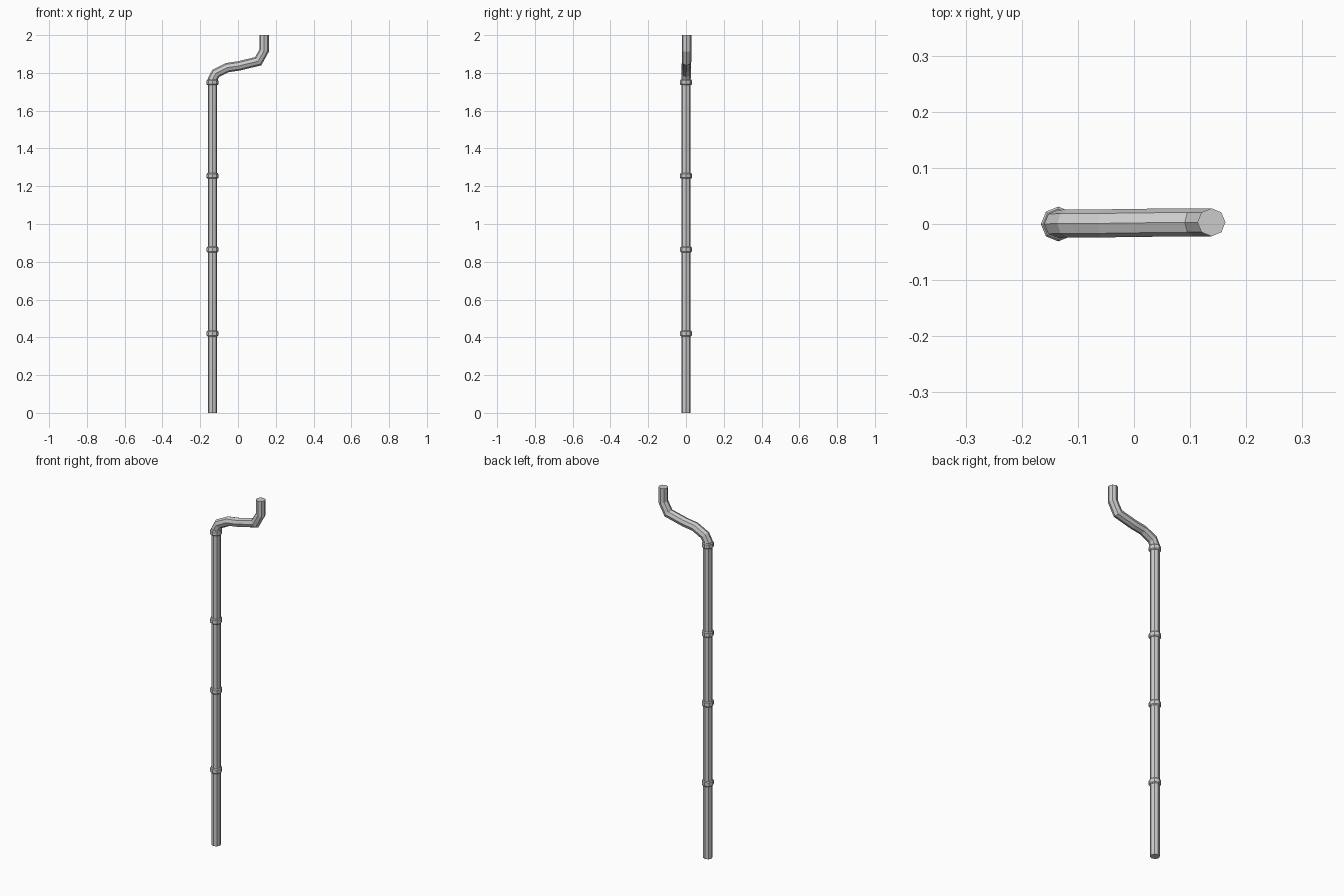
import bpy, bmesh, math
from mathutils import Vector

if "Cube" in bpy.data.objects:
    bpy.data.objects.remove(bpy.data.objects["Cube"])

SIDES = 8
PIPE_X = -0.135


def sweep(name, path, radii):
    """Sweep an octagon along a path in the xz plane with mitred joints."""
    bm = bmesh.new()
    pts = [Vector(p) for p in path]
    rings = []
    for i, p in enumerate(pts):
        d_in = (p - pts[i - 1]).normalized() if i else (pts[1] - p).normalized()
        d_out = (pts[i + 1] - p).normalized() if i < len(pts) - 1 else d_in
        t = (d_in + d_out).normalized()
        mitre = 1 / t.dot(d_in)
        u = Vector((t.z, 0, -t.x)).normalized() * mitre
        v = Vector((0, 1, 0))
        ring = []
        for k in range(SIDES):
            a = 2 * math.pi * k / SIDES
            ring.append(bm.verts.new(p + radii[i] * (u * math.cos(a) + v * math.sin(a))))
        rings.append(ring)
    for a, b in zip(rings, rings[1:]):
        for k in range(SIDES):
            n = (k + 1) % SIDES
            bm.faces.new((a[k], a[n], b[n], b[k]))
    bm.faces.new(rings[0][::-1])
    bm.faces.new(rings[-1])
    bmesh.ops.recalc_face_normals(bm, faces=bm.faces)
    mesh = bpy.data.meshes.new(name)
    bm.to_mesh(mesh)
    bm.free()
    obj = bpy.data.objects.new(name, mesh)
    bpy.context.collection.objects.link(obj)
    return obj


# Downpipe with the offset bend at the top
path = [(PIPE_X, 0, 0), (PIPE_X, 0, 1.765), (-0.118, 0.001, 1.797),
        (-0.057, 0.001, 1.828), (0.005, 0.002, 1.837), (0.107, 0.003, 1.862),
        (0.138, 0.003, 1.918), (0.138, 0.003, 2.0)]
sweep("downpipe", path, [0.025] * len(path))

# Joint collars
for i, z in enumerate((0.42, 0.865, 1.255, 1.75)):
    sweep(f"collar_{i + 1}",
          [(PIPE_X, 0, z + dz) for dz in (-0.015, -0.010, 0.010, 0.015)],
          [0.027, 0.031, 0.031, 0.027])
